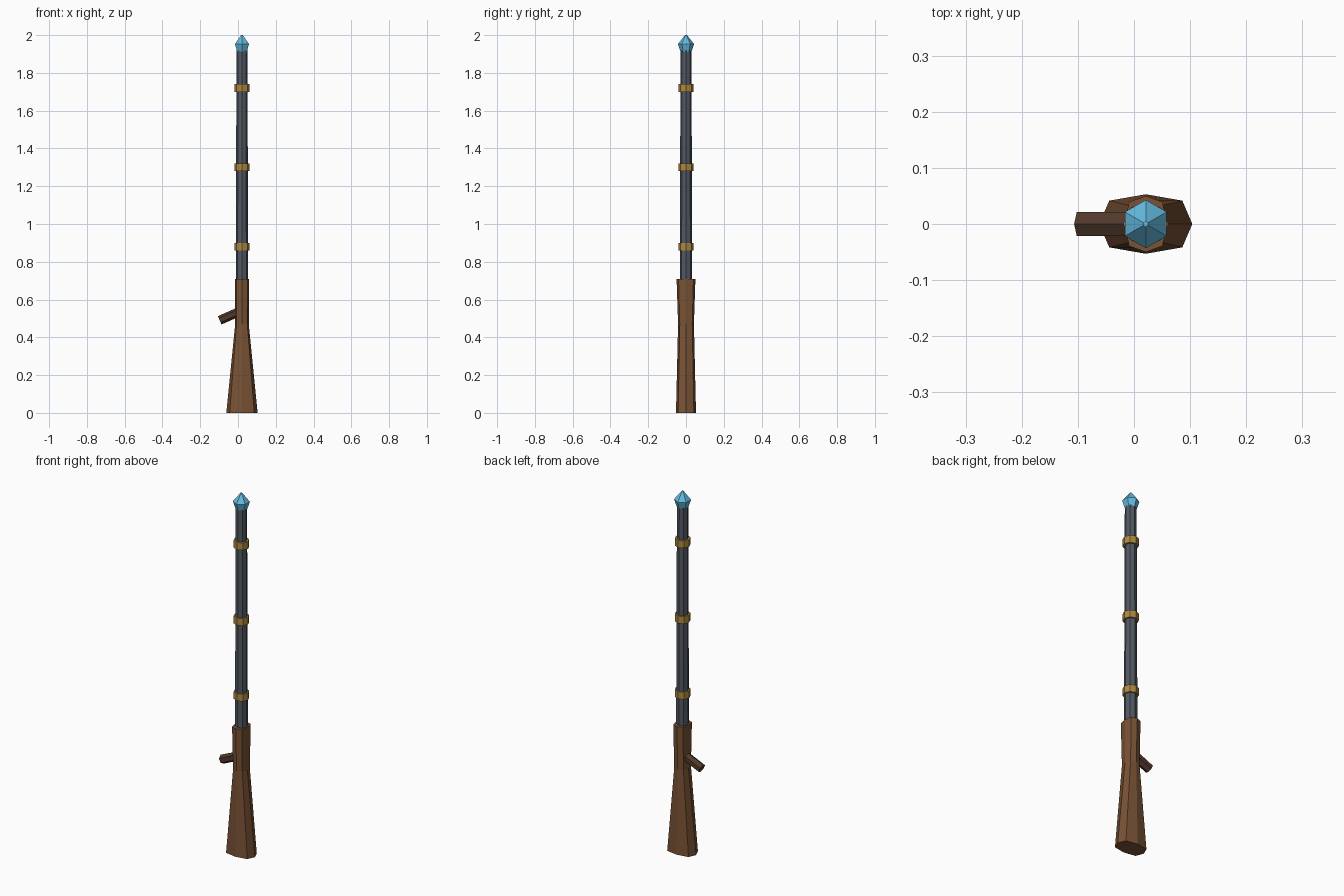
import bpy, bmesh, math
from mathutils import Matrix

if "Cube" in bpy.data.objects:
    bpy.data.objects.remove(bpy.data.objects["Cube"])

CX = 0.021  # axis of the barrel


def material(name, rgb):
    m = bpy.data.materials.new(name)
    m.diffuse_color = (*rgb, 1)
    m.use_nodes = True
    m.node_tree.nodes["Principled BSDF"].inputs["Base Color"].default_value = m.diffuse_color
    return m


wood = material("wood", (0.19, 0.085, 0.035))
dark_wood = material("dark_wood", (0.085, 0.04, 0.025))
steel = material("steel", (0.085, 0.1, 0.125))
brass = material("brass", (0.42, 0.25, 0.05))
gem = material("gem", (0.13, 0.5, 0.75))


def loft(name, sections, sides, mat, start=0.0, diag=1.0, frame=None):
    """Capped skin through (z, half_x, half_y) rings; diag swells odd corners."""
    bm = bmesh.new()
    rings = []
    for z, rx, ry in sections:
        ring = []
        for i in range(sides):
            a = start + 2 * math.pi * i / sides
            k = diag if i % 2 else 1.0
            ring.append(bm.verts.new((rx * k * math.cos(a), ry * k * math.sin(a), z)))
        rings.append(ring)
    for lo, hi in zip(rings, rings[1:]):
        for i in range(sides):
            j = (i + 1) % sides
            bm.faces.new((lo[i], lo[j], hi[j], hi[i]))
    bm.faces.new(rings[0][::-1])
    bm.faces.new(rings[-1])
    bm.transform(frame or Matrix.Translation((CX, 0, 0)))
    bmesh.ops.recalc_face_normals(bm, faces=bm.faces)
    me = bpy.data.meshes.new(name)
    bm.to_mesh(me)
    bm.free()
    me.materials.append(mat)
    ob = bpy.data.objects.new(name, me)
    bpy.context.collection.objects.link(ob)
    return ob


# Wooden stock flaring to the butt
loft("stock", [(0, 0.083, 0.053), (0.47, 0.036, 0.042), (0.71, 0.038, 0.050)],
     8, wood, diag=1.11)

# Barrel
loft("barrel", [(0.66, 0.033, 0.033), (1.92, 0.029, 0.029)], 8, steel)

# Brass bands
for n, z in enumerate((0.88, 1.30, 1.72)):
    loft(f"band_{n + 1}", [(z - 0.02, 0.040, 0.040), (z + 0.02, 0.040, 0.040)], 8, brass)

# Crystal tip
loft("crystal_tip", [(1.895, 0.024, 0.024), (1.953, 0.043, 0.043), (2.0, 0.005, 0.005)],
     6, gem, start=math.pi / 2)

# Side grip, slanting down to the left
grip_frame = Matrix.Translation((-0.097, 0, 0.490)) @ Matrix.Rotation(math.radians(66), 4, 'Y')
loft("grip", [(0, 0.024, 0.025), (0.12, 0.024, 0.025)], 6, dark_wood, frame=grip_frame)
